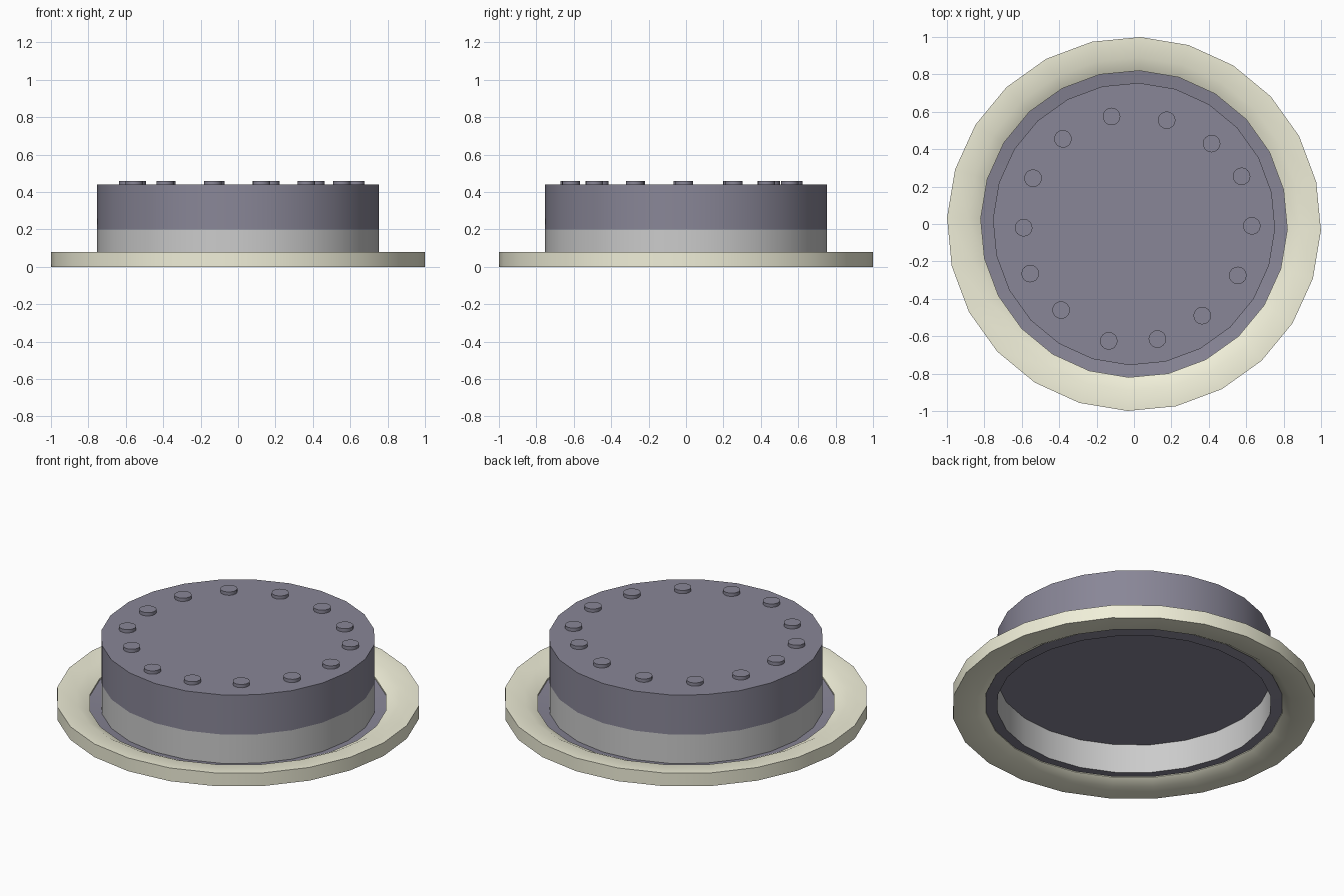
import bpy, bmesh
from math import cos, sin, pi, radians

if "Cube" in bpy.data.objects:
    bpy.data.objects.remove(bpy.data.objects["Cube"])

SIDES = 24
OFFSET = radians(-2)


def material(name, rgb):
    m = bpy.data.materials.new(name)
    m.diffuse_color = (*rgb, 1)
    m.use_nodes = True
    m.node_tree.nodes["Principled BSDF"].inputs["Base Color"].default_value = m.diffuse_color
    return m


def lathe(name, profile, mat=None, closed=False, cap_ends=False, sides=SIDES, centre=(0, 0)):
    """Revolve (radius, z) points around a vertical axis."""
    bm = bmesh.new()
    rings = []
    for r, z in profile:
        rings.append([bm.verts.new((centre[0] + r * cos(OFFSET + 2 * pi * i / sides),
                                    centre[1] + r * sin(OFFSET + 2 * pi * i / sides), z))
                      for i in range(sides)])
    pairs = list(zip(rings, rings[1:]))
    if closed:
        pairs.append((rings[-1], rings[0]))
    for a, b in pairs:
        for i in range(sides):
            j = (i + 1) % sides
            bm.faces.new((a[i], a[j], b[j], b[i]))
    if cap_ends:
        bm.faces.new(rings[0][::-1])
        bm.faces.new(rings[-1])
    if closed or cap_ends:
        bmesh.ops.recalc_face_normals(bm, faces=bm.faces)
    mesh = bpy.data.meshes.new(name)
    bm.to_mesh(mesh)
    bm.free()
    obj = bpy.data.objects.new(name, mesh)
    bpy.context.collection.objects.link(obj)
    if mat:
        mesh.materials.append(mat)
    bpy.ops.object.select_all(action='DESELECT')
    obj.select_set(True)
    bpy.context.view_layer.objects.active = obj
    bpy.ops.object.shade_smooth_by_angle(angle=radians(40))
    return obj


purple = material("purple_grey", (0.25, 0.24, 0.31))
cream = material("cream", (0.87, 0.86, 0.69))

# Cream outer ring with an inward bevel
lathe("outer_ring", [(1.0, 0), (1.0, 0.08), (0.89, 0.08), (0.82, 0.045),
                     (0.82, 0.03), (0.87, 0)], cream, closed=True)

# Thin purple flange between ring and neck
lathe("inner_flange", [(0.755, 0.025), (0.82, 0.035)], purple)

# Pale neck, an open tube
lathe("neck_band", [(0.755, 0.025), (0.755, 0.2)])

# Solid cap
lathe("cap", [(0.755, 0.2), (0.755, 0.44)], purple, cap_ends=True)

# Low round studs around the top of the cap
studs = [(-.38, .455), (-.12, .575), (.175, .555), (.415, .43), (.575, .255),
         (.63, -.01), (.555, -.275), (.365, -.49), (.125, -.615), (-.135, -.625),
         (-.39, -.46), (-.555, -.265), (-.59, -.02), (-.54, .245)]
for n, p in enumerate(studs, 1):
    lathe(f"stud_{n}", [(0.047, 0.43), (0.047, 0.46)], purple,
          cap_ends=True, sides=16, centre=p)
